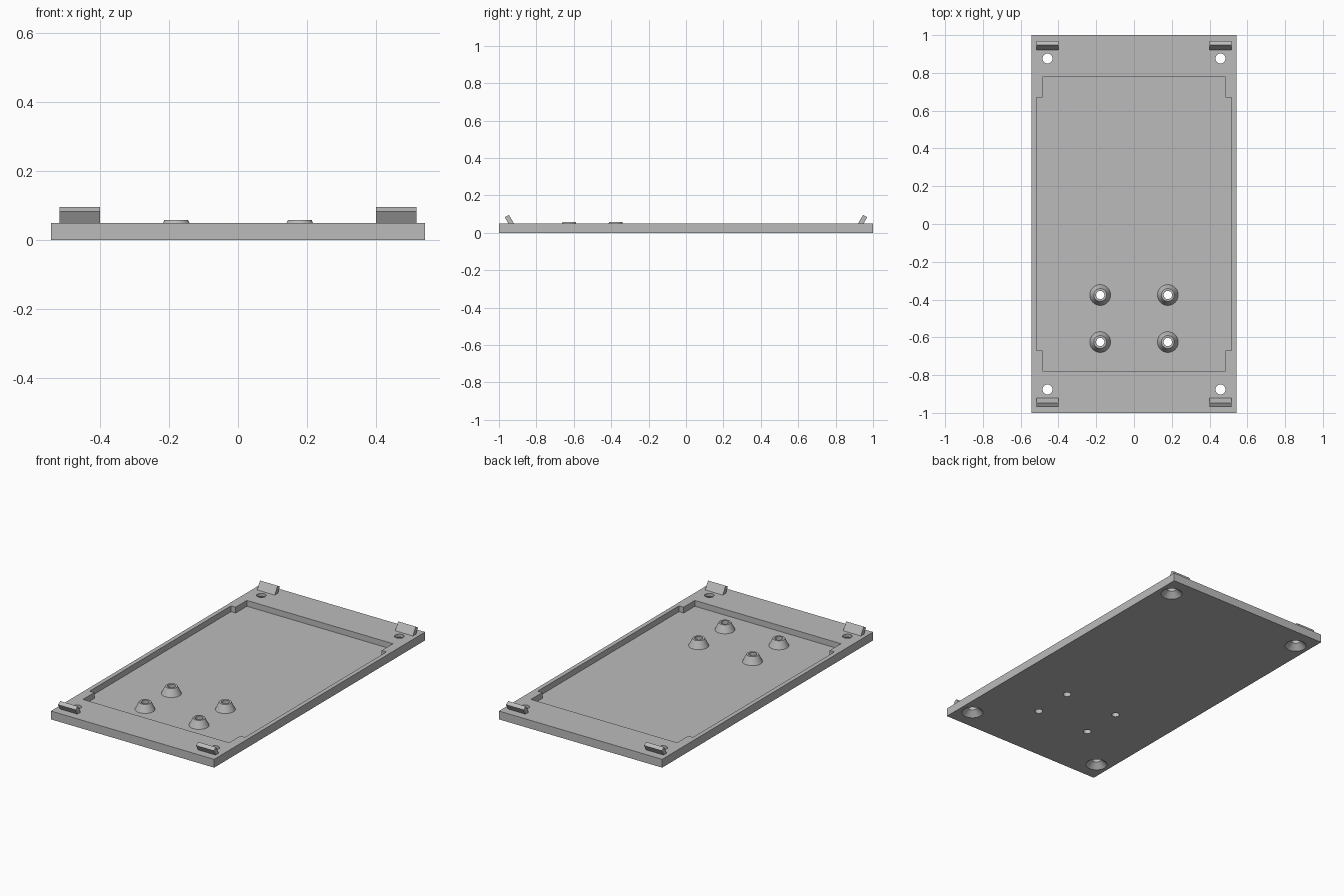
import bpy, bmesh, math

if "Cube" in bpy.data.objects:
    bpy.data.objects.remove(bpy.data.objects["Cube"], do_unlink=True)

THICK, FLOOR, BOSS_TOP = 0.05, 0.015, 0.059
SCREW_R, BOSS_R = 0.0265, 0.022

grey = bpy.data.materials.new("plain grey")
grey.use_nodes = True
colour = (0.5, 0.5, 0.5, 1)
grey.diffuse_color = colour
grey.node_tree.nodes["Principled BSDF"].inputs["Base Color"].default_value = colour


def finish(name, bm):
    bmesh.ops.recalc_face_normals(bm, faces=bm.faces)
    mesh = bpy.data.meshes.new(name)
    bm.to_mesh(mesh)
    bm.free()
    obj = bpy.data.objects.new(name, mesh)
    bpy.context.collection.objects.link(obj)
    mesh.materials.append(grey)
    return obj


def prism(name, points, depth):
    """Extrude a flat outline of 3D points along a vector."""
    bm = bmesh.new()
    face = bm.faces.new([bm.verts.new(p) for p in points])
    side = bmesh.ops.extrude_face_region(bm, geom=[face])["geom"]
    bmesh.ops.translate(bm, vec=depth, verts=[v for v in side if isinstance(v, bmesh.types.BMVert)])
    return finish(name, bm)


def lathe(name, profile, x, y, closed, steps=48):
    """Spin (radius, z) points round a vertical axis at x, y."""
    bm = bmesh.new()
    rings = [[bm.verts.new((x + r * math.cos(2 * math.pi * i / steps),
                            y + r * math.sin(2 * math.pi * i / steps), z))
              for i in range(steps)] for r, z in profile]
    for a, b in zip(rings, rings[1:] + rings[:1] if closed else rings[1:]):
        for i in range(steps):
            j = (i + 1) % steps
            bm.faces.new((a[i], a[j], b[j], b[i]))
    if not closed:
        bm.faces.new(rings[0])
        bm.faces.new(rings[-1])
    return finish(name, bm)


def cut(target, cutter):
    mod = target.modifiers.new("cut", 'BOOLEAN')
    mod.operation, mod.solver, mod.object = 'DIFFERENCE', 'EXACT', cutter
    bpy.context.view_layer.objects.active = target
    bpy.ops.object.modifier_apply(modifier=mod.name)
    bpy.data.objects.remove(cutter, do_unlink=True)


def smooth(obj):
    bpy.ops.object.select_all(action='DESELECT')
    obj.select_set(True)
    bpy.context.view_layer.objects.active = obj
    bpy.ops.object.shade_smooth_by_angle(angle=math.radians(25))


# Base plate
plate = prism("base_plate", [(-0.542, -1, 0), (0.542, -1, 0), (0.542, 1, 0), (-0.542, 1, 0)],
              (0, 0, THICK))

# Recess with stepped corners
corner = [(0.516, 0.67), (0.485, 0.67), (0.485, 0.777)]
outline = []
for sx, sy in ((1, 1), (-1, 1), (-1, -1), (1, -1)):
    run = corner if sx * sy > 0 else corner[::-1]
    outline += [(sx * x, sy * y, FLOOR) for x, y in run]
cut(plate, prism("recess_cutter", outline, (0, 0, 0.1)))

# Countersunk corner screw holes
for sx in (-1, 1):
    for sy in (-1, 1):
        cut(plate, lathe("screw_cutter", [(0.07, -0.01), (0.06, 0), (SCREW_R, 0.032), (SCREW_R, 0.1)],
                         sx * 0.458, sy * 0.876, False))

# Tapered standoffs with through holes
for side, sx in (("right", -1), ("left", 1)):
    for place, y in (("front", -0.625), ("rear", -0.376)):
        x = sx * 0.179
        cut(plate, lathe("hole_cutter", [(BOSS_R, -0.05), (BOSS_R, 0.1)], x, y, False))
        smooth(lathe(f"standoff_{place}_{side}",
                     [(BOSS_R, FLOOR), (0.055, FLOOR), (0.034, BOSS_TOP), (BOSS_R, BOSS_TOP)],
                     x, y, True))
smooth(plate)

# Clips leaning outward at the four corners
clip = [(0.92, THICK), (0.947, 0.096), (0.969, 0.083), (0.95, THICK)]
for side, x in (("right", -0.517), ("left", 0.4)):
    for place, sy in (("front", -1), ("back", 1)):
        prism(f"clip_{place}_{side}", [(x, sy * y, z) for y, z in clip], (0.117, 0, 0))
